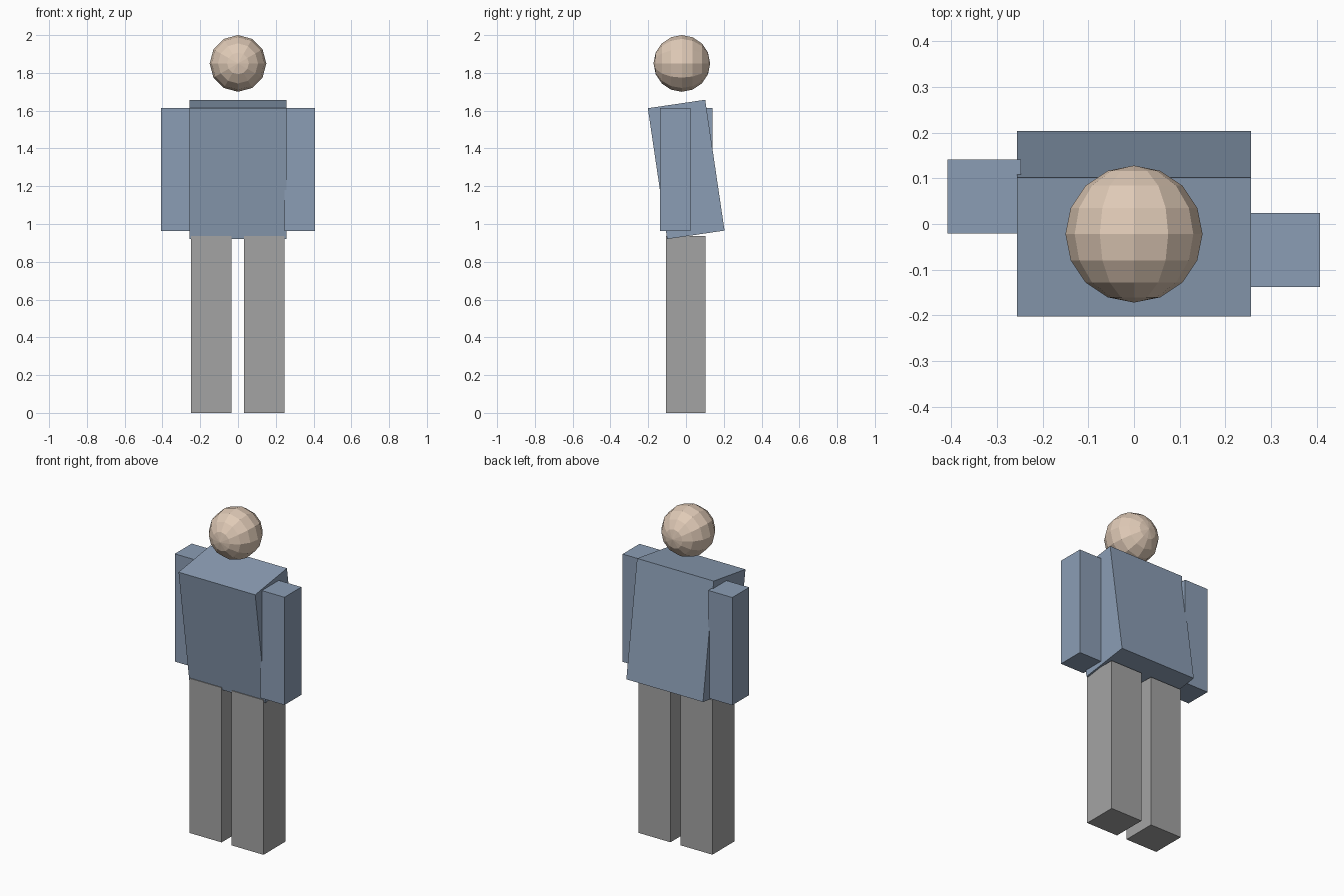
import bpy
import math

if "Cube" in bpy.data.objects:
    bpy.data.objects.remove(bpy.data.objects["Cube"])


def material(name, color):
    mat = bpy.data.materials.new(name)
    mat.diffuse_color = (*color, 1)
    mat.use_nodes = True
    mat.node_tree.nodes["Principled BSDF"].inputs["Base Color"].default_value = mat.diffuse_color
    return mat


BLUE = material("slate blue", (0.26, 0.34, 0.46))
GREY = material("grey", (0.37, 0.37, 0.37))
SKIN = material("skin", (0.74, 0.59, 0.47))


def box(name, center, size, mat, tilt=0):
    bpy.ops.mesh.primitive_cube_add(size=1, location=center)
    ob = bpy.context.object
    ob.name = name
    ob.scale = size
    ob.rotation_euler.x = math.radians(tilt)
    ob.data.materials.append(mat)
    return ob


# Torso, leaning forward
box("torso", (0, 0.001, 1.289), (0.513, 0.307, 0.70), BLUE, tilt=8.4)

# Arms, one swung forward and one back
box("right_arm", (0.327, -0.057, 1.288), (0.161, 0.162, 0.652), BLUE)
box("left_arm", (-0.328, 0.06, 1.288), (0.161, 0.162, 0.652), BLUE)

# Legs
box("right_leg", (0.139, -0.002, 0.468), (0.213, 0.209, 0.936), GREY)
box("left_leg", (-0.142, -0.002, 0.468), (0.213, 0.209, 0.936), GREY)

# Faceted head with its poles facing front and back
bpy.ops.mesh.primitive_uv_sphere_add(segments=12, ring_count=8, radius=0.15,
                                     location=(0, -0.022, 1.85),
                                     rotation=(math.pi / 2, 0, 0))
head = bpy.context.object
head.name = "head"
head.data.materials.append(SKIN)
